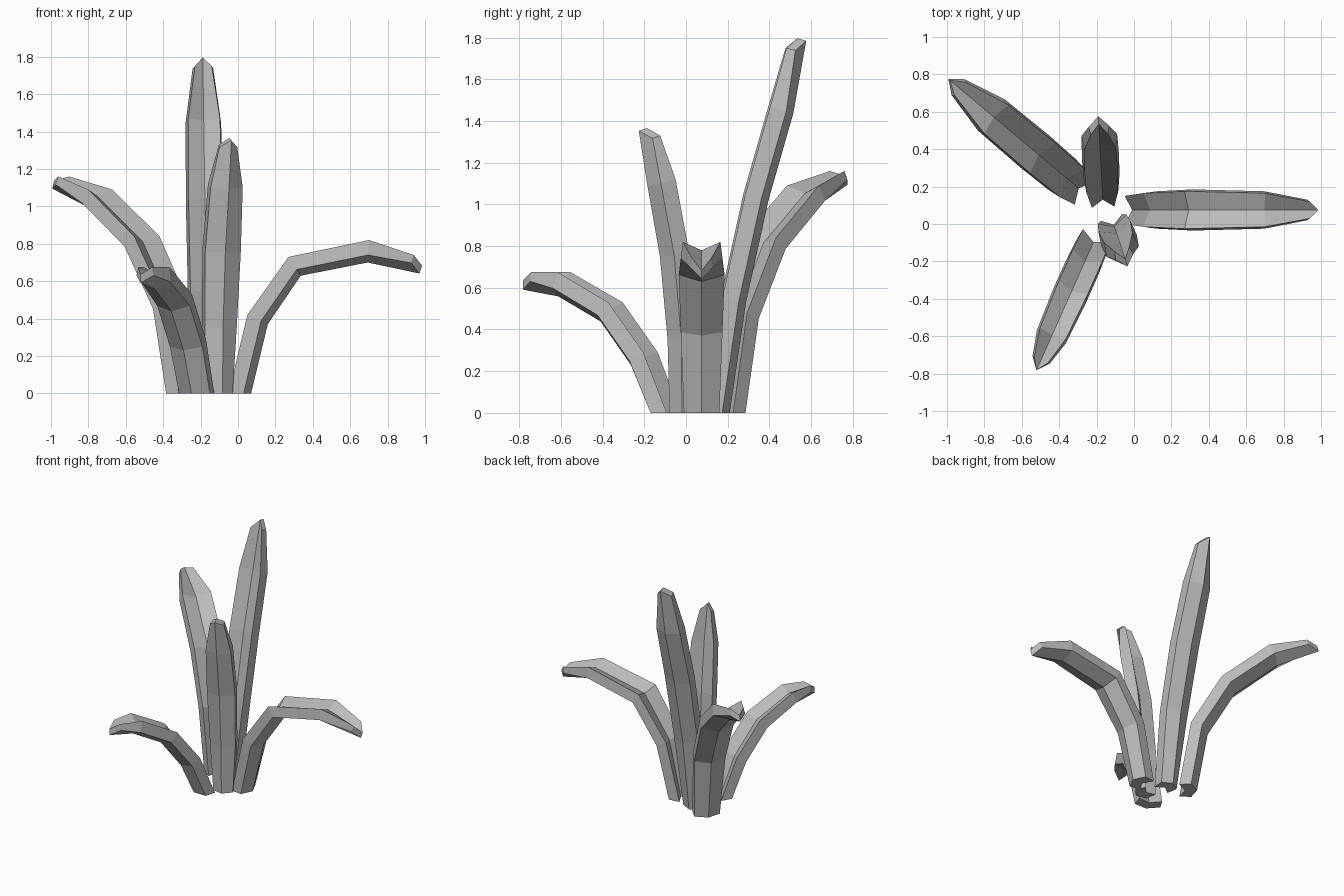
import bpy, bmesh
from math import radians, sin, cos
from mathutils import Vector

cube = bpy.data.objects.get("Cube")
if cube:
    bpy.data.objects.remove(cube, do_unlink=True)

grey = bpy.data.materials.new("leaf grey")
colour = (0.5, 0.5, 0.5, 1)
grey.use_nodes = True
grey.diffuse_color = colour
grey.node_tree.nodes["Principled BSDF"].inputs["Base Color"].default_value = colour

THICK, FOLD, FLARE = 0.08, 0.04, 0.01   # blade thickness, depth of the V, wider underside


def leaf(name, root, azimuth, rings, tip_reach=0.06):
    """Thick V-folded blade; each ring is (reach, height, half width) of its upper edges."""
    a = radians(azimuth)
    out = Vector((cos(a), sin(a), 0))
    side = Vector((-sin(a), cos(a), 0))
    up = Vector((0, 0, 1))
    base = Vector((root[0], root[1], 0))
    path = [base + out * r + up * z for r, z, w in rings]
    last = len(path) - 1
    bm = bmesh.new()
    loops = []
    for i, p in enumerate(path):
        before = (p - path[max(i - 1, 0)]).normalized()
        after = (path[min(i + 1, last)] - p).normalized()
        along = up if i == 0 else (before + after).normalized()
        normal = along.cross(side) * -1     # points outward and down
        if normal.dot(out) < 0 and normal.z > 0:
            normal.negate()
        w = rings[i][2]
        t = THICK * (0.55 if i == last else 1)
        point = along * tip_reach if i == last else Vector()
        section = [
            p + side * w,
            p + normal * FOLD + point,
            p - side * w,
            p - side * (w + FLARE) + normal * t,
            p + normal * (t + FOLD) + point,
            p + side * (w + FLARE) + normal * t,
        ]
        loops.append([bm.verts.new(v) for v in section])
    # Skin between rings
    for lo, hi in zip(loops, loops[1:]):
        for k in range(6):
            n = (k + 1) % 6
            bm.faces.new((lo[k], lo[n], hi[n], hi[k]))
    # Two-faced caps at root and tip
    for ring in (loops[0], loops[-1]):
        bm.faces.new((ring[0], ring[1], ring[4], ring[5]))
        bm.faces.new((ring[1], ring[2], ring[3], ring[4]))
    bmesh.ops.recalc_face_normals(bm, faces=bm.faces)
    mesh = bpy.data.meshes.new(name)
    bm.to_mesh(mesh)
    bm.free()
    mesh.materials.append(grey)
    bpy.context.collection.objects.link(bpy.data.objects.new(name, mesh))


# Drooping leaves
leaf("left_leaf", (-0.05, 0.075), 0,
     [(0, 0, .075), (.10, .42, .09), (.32, .73, .1), (.75, .82, .09), (.99, .74, .045)])
leaf("back_right_leaf", (-0.265, 0.165), 140,
     [(0, 0, .08), (.08, .48, .1), (.29, .84, .105), (.615, 1.09, .1), (.87, 1.16, .045)])
leaf("front_right_leaf", (-0.2, -0.06), 246,
     [(0, 0, .08), (.12, .29, .085), (.305, .53, .085), (.575, .675, .075), (.73, .675, .04)])

# Upright leaves
leaf("tall_back_leaf", (-0.165, 0.09), 93,
     [(0, 0, .06), (.08, .55, .085), (.19, 1.05, .09), (.31, 1.47, .085), (.39, 1.75, .045)])
leaf("short_front_leaf", (-0.12, 0.035), -72,
     [(0, 0, .06), (.01, .36, .08), (.05, .77, .09), (.115, 1.12, .08), (.18, 1.33, .04)], 0.05)
